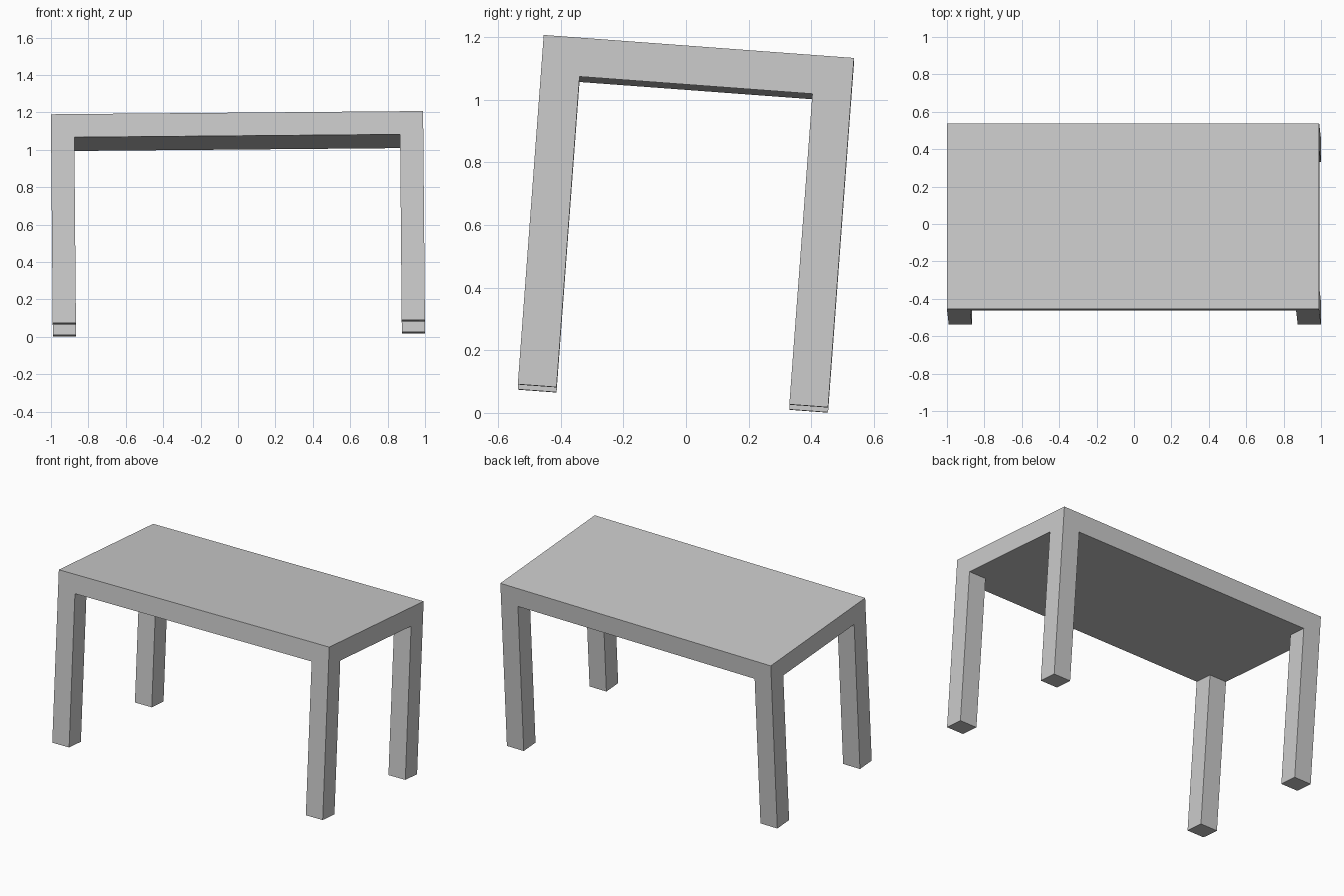
import bpy
import bmesh
import math

# Remove the default cube only
cube = bpy.data.objects.get("Cube")
if cube:
    bpy.data.objects.remove(cube, do_unlink=True)

WIDTH, DEPTH, HEIGHT = 1.99, 0.994, 1.119
THICK = 0.124  # tabletop thickness and leg width

# Plain grey finish
grey = bpy.data.materials.new("plain_grey")
grey.use_nodes = True
grey.diffuse_color = (0.6, 0.6, 0.6, 1)
grey.node_tree.nodes["Principled BSDF"].inputs["Base Color"].default_value = (0.6, 0.6, 0.6, 1)


def extrude_down(bm, faces, distance):
    """Pull faces downwards and return the moved faces."""
    new = bmesh.ops.extrude_face_region(bm, geom=faces)["geom"]
    verts = [g for g in new if isinstance(g, bmesh.types.BMVert)]
    bmesh.ops.translate(bm, verts=verts, vec=(0, 0, -distance))
    return [g for g in new if isinstance(g, bmesh.types.BMFace)]


def grid_line(value, size):
    """Move a coordinate of the 3 x 3 grid to the outer edge or leg edge."""
    edge = size / 2 if abs(value) > 0.5 else size / 2 - THICK
    return math.copysign(edge, value)


# Tabletop: a 3 x 3 grid whose corner cells match the legs
bm = bmesh.new()
bmesh.ops.create_grid(bm, x_segments=3, y_segments=3, size=1)
for v in bm.verts:
    v.co.x = grid_line(v.co.x, WIDTH)
    v.co.y = grid_line(v.co.y, DEPTH)
top_faces = bm.faces[:]
underside = extrude_down(bm, top_faces, THICK)

# The extrusion must leave a closed slab, so restore the top if it was consumed
if not any(all(abs(v.co.z) < 1e-5 for v in f.verts) for f in bm.faces):
    rim = [e for e in bm.edges if e.is_boundary]
    bmesh.ops.holes_fill(bm, edges=rim)

# Legs: corner cells pulled down to the floor
for face in underside:
    centre = face.calc_center_median()
    if abs(centre.x) > WIDTH / 2 - THICK and abs(centre.y) > DEPTH / 2 - THICK:
        feet = extrude_down(bm, [face], HEIGHT - THICK)
        if face.is_valid:
            bm.faces.remove(face)

# Merge coplanar cells into clean flat faces
bmesh.ops.recalc_face_normals(bm, faces=bm.faces[:])
bmesh.ops.dissolve_limit(bm, angle_limit=math.radians(1),
                         verts=bm.verts[:], edges=bm.edges[:])
mesh = bpy.data.meshes.new("table")
bm.to_mesh(mesh)
bm.free()
mesh.materials.append(grey)

# Whole table leans slightly forward and sideways
table = bpy.data.objects.new("table", mesh)
table.rotation_euler = (math.radians(-4.24), math.radians(-0.5), 0)
table.location = (-0.005, 0.041, 1.162)
bpy.context.collection.objects.link(table)
